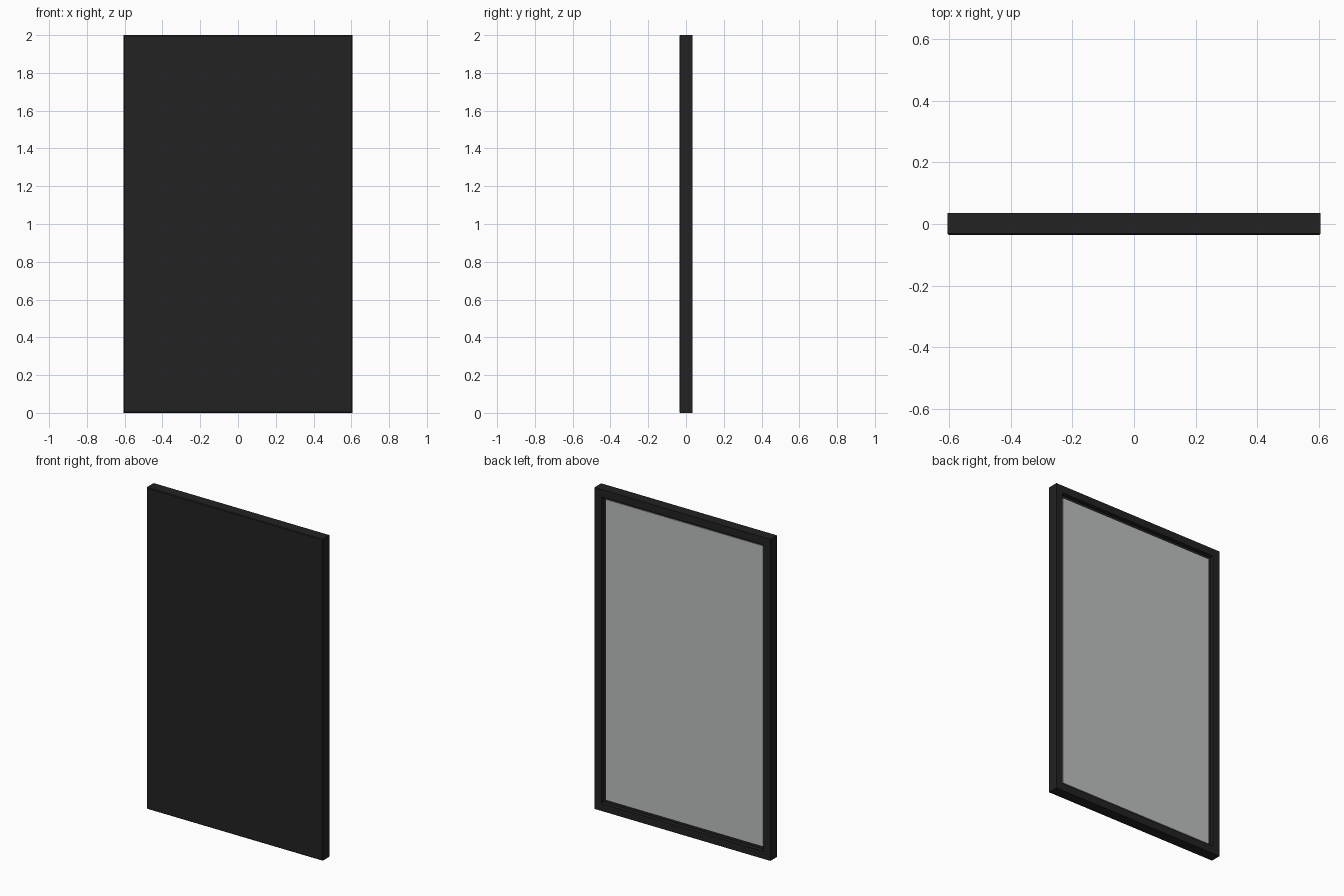
import bpy, bmesh

if "Cube" in bpy.data.objects:
    bpy.data.objects.remove(bpy.data.objects["Cube"])

W, D, H = 1.21, 0.07, 2.0     # overall size
RIM, RECESS = 0.066, 0.02     # rim width, depth from rim to mirror
GLASS = 0.005


def material(name, color):
    m = bpy.data.materials.new(name)
    m.diffuse_color = (*color, 1)
    m.use_nodes = True
    m.node_tree.nodes["Principled BSDF"].inputs["Base Color"].default_value = m.diffuse_color
    return m


def box(bm, size, centre):
    made = bmesh.ops.create_cube(bm, size=1)["verts"]
    for v in made:
        v.co = [v.co[i] * size[i] + centre[i] for i in range(3)]


def finish(bm, name, mat):
    bmesh.ops.recalc_face_normals(bm, faces=bm.faces)
    mesh = bpy.data.meshes.new(name)
    bm.to_mesh(mesh)
    bm.free()
    ob = bpy.data.objects.new(name, mesh)
    bpy.context.collection.objects.link(ob)
    mesh.materials.append(mat)


black = material("black_frame", (0.016, 0.016, 0.016))
silver = material("mirror_silver", (0.50, 0.53, 0.51))

# Frame: slab closed at the front, with a recess sunk into the back
bm = bmesh.new()
box(bm, (W, D, H), (0, 0, H / 2))
bm.faces.ensure_lookup_table()
back = max(bm.faces, key=lambda f: f.calc_center_median().y)
bmesh.ops.inset_region(bm, faces=[back], thickness=RIM)
pocket = bmesh.ops.extrude_face_region(bm, geom=[back])
verts = [g for g in pocket["geom"] if isinstance(g, bmesh.types.BMVert)]
bmesh.ops.translate(bm, verts=verts, vec=(0, -RECESS - GLASS, 0))
if back.is_valid:
    bmesh.ops.delete(bm, geom=[back], context="FACES_ONLY")
# Fine chamfer around the front face
edges = [e for e in bm.edges if all(v.co.y < -D / 2 + 1e-4 for v in e.verts)]
bmesh.ops.bevel(bm, geom=edges, offset=0.004, segments=1, affect="EDGES")
finish(bm, "frame", black)

# Mirror pane lying in the recess
bm = bmesh.new()
box(bm, (W - 2 * RIM, GLASS, H - 2 * RIM),
    (0, D / 2 - RECESS - GLASS / 2, H / 2))
finish(bm, "mirror_pane", silver)
